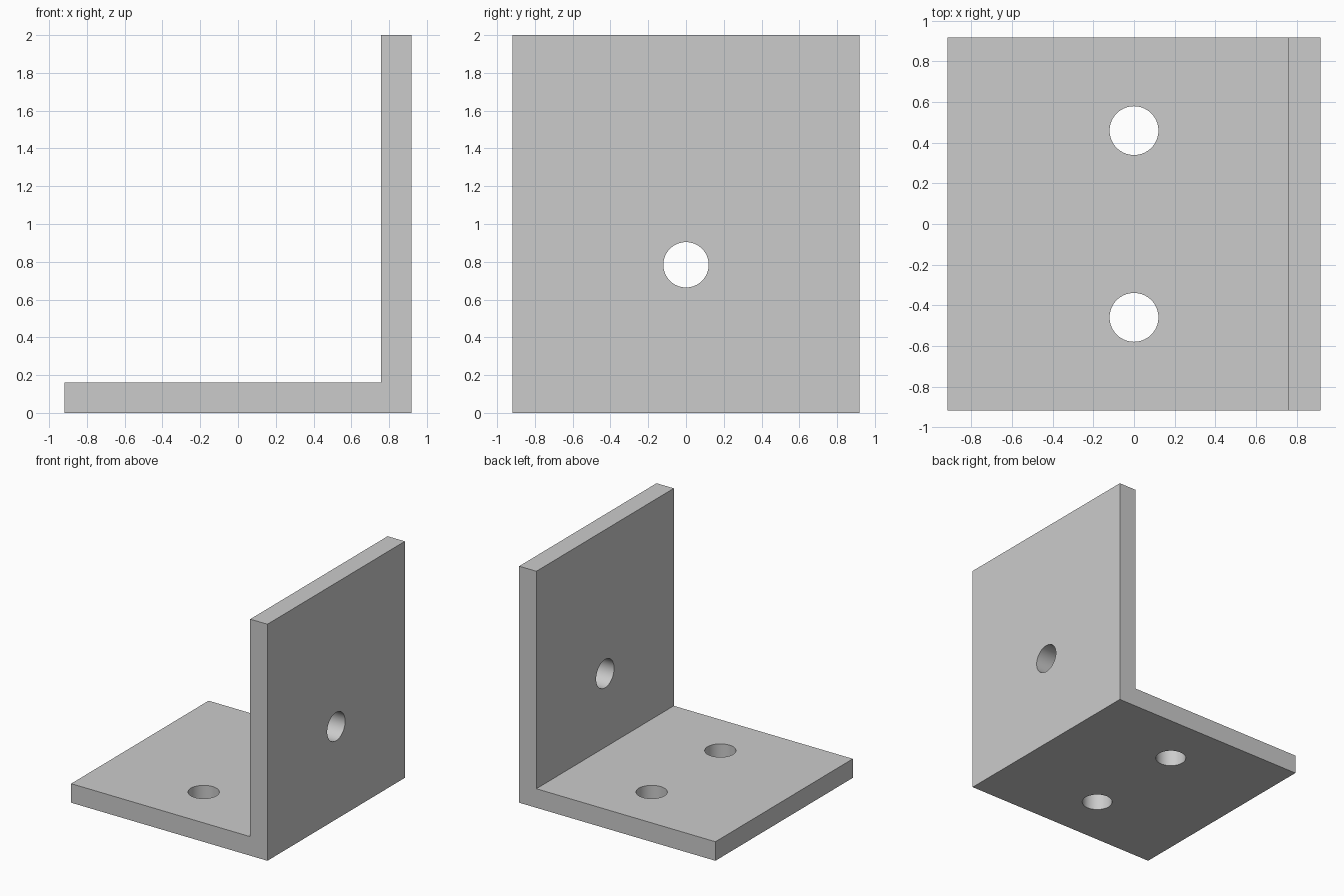
import bpy, bmesh, math
from mathutils import Matrix

if "Cube" in bpy.data.objects:
    bpy.data.objects.remove(bpy.data.objects["Cube"])

HALF, T, H, R = 0.918, 0.161, 2.0, 0.12

grey = bpy.data.materials.new("plain grey")
grey.diffuse_color = (0.6, 0.6, 0.6, 1)
grey.use_nodes = True
grey.node_tree.nodes["Principled BSDF"].inputs["Base Color"].default_value = grey.diffuse_color

# L-shaped profile extruded along y
profile = [(-HALF, 0), (HALF, 0), (HALF, H), (HALF - T, H), (HALF - T, T), (-HALF, T)]
bm = bmesh.new()
face = bm.faces.new([bm.verts.new((x, -HALF, z)) for x, z in profile])
ext = bmesh.ops.extrude_face_region(bm, geom=[face])
bmesh.ops.translate(bm, vec=(0, 2 * HALF, 0),
                    verts=[g for g in ext["geom"] if isinstance(g, bmesh.types.BMVert)])
bmesh.ops.recalc_face_normals(bm, faces=bm.faces)
mesh = bpy.data.meshes.new("angle_bracket")
bm.to_mesh(mesh)
bm.free()
mesh.materials.append(grey)
bracket = bpy.data.objects.new("angle_bracket", mesh)
bpy.context.collection.objects.link(bracket)

# Screw-hole cutters: two through the base, one through the upright
bm = bmesh.new()
upright_turn = Matrix.Rotation(math.pi / 2, 4, 'Y')
for loc, turn in [((0, HALF / 2, T / 2), Matrix()),
                  ((0, -HALF / 2, T / 2), Matrix()),
                  ((HALF - T / 2, 0, 0.784), upright_turn)]:
    bmesh.ops.create_cone(bm, cap_ends=True, segments=64, radius1=R, radius2=R,
                          depth=T * 2, matrix=Matrix.Translation(loc) @ turn)
cut_mesh = bpy.data.meshes.new("hole_cutter")
bm.to_mesh(cut_mesh)
bm.free()
cut_mesh.materials.append(grey)
cutter = bpy.data.objects.new("hole_cutter", cut_mesh)
bpy.context.collection.objects.link(cutter)

# Cut the holes, then drop the cutter
mod = bracket.modifiers.new("holes", 'BOOLEAN')
mod.operation = 'DIFFERENCE'
mod.solver = 'EXACT'
mod.object = cutter
bpy.context.view_layer.objects.active = bracket
bracket.select_set(True)
bpy.ops.object.modifier_apply(modifier=mod.name)
bpy.data.objects.remove(cutter)

# Smooth hole walls, crisp edges
bpy.ops.object.shade_smooth_by_angle(angle=math.radians(30))
